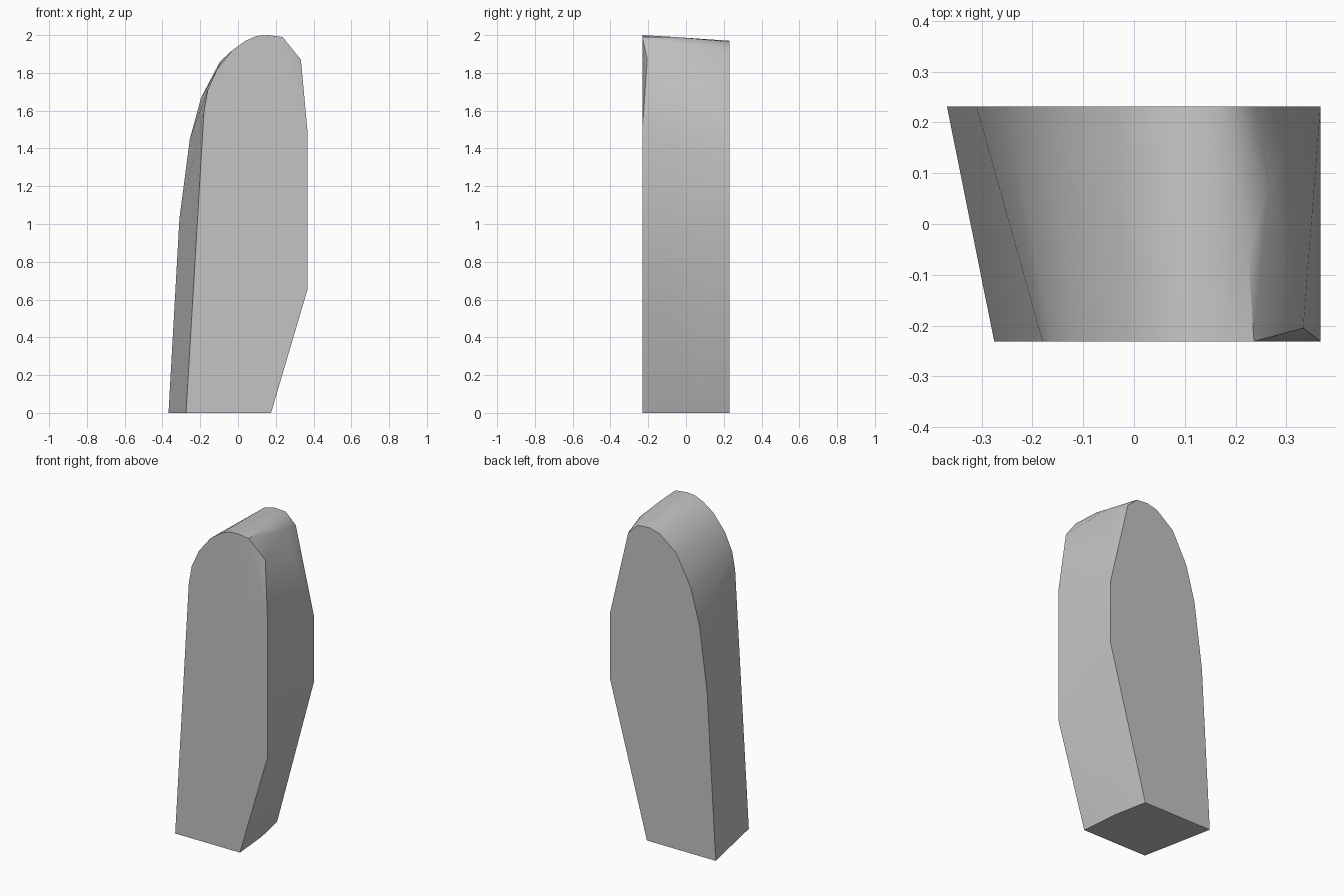
import bpy, bmesh, math

cube = bpy.data.objects.get("Cube")
if cube:
    bpy.data.objects.remove(cube, do_unlink=True)

HALF_DEPTH = 0.231

# Outlines (x, z) of the front and back ends
front_outline = [(-0.275, 0), (-0.18, 1.6), (-0.16, 1.71), (-0.11, 1.82), (-0.03, 1.92),
                 (0.04, 1.97), (0.1, 1.996), (0.16, 2.0), (0.236, 1.99),
                 (0.367, 1.5), (0.367, 0.65), (0.175, 0)]
back_outline = [(-0.368, 0), (-0.31, 1.03), (-0.255, 1.45), (-0.195, 1.67), (-0.095, 1.86),
                (0.02, 1.95), (0.09, 1.97), (0.17, 1.965), (0.24, 1.9),
                (0.367, 1.36), (0.367, 0.95), (0.11, 0)]
# Chipped corner, top ridge and bulge of the base edge
side_points = [(0.333, -0.205, 1.87), (0.225, -0.06, 1.99), (0.265, 0.08, 1.935),
               (0.153, 0.02, 0)]

material = bpy.data.materials.new("plain grey")
material.use_nodes = True
grey = (0.55, 0.55, 0.55, 1)
material.diffuse_color = grey
material.node_tree.nodes["Principled BSDF"].inputs["Base Color"].default_value = grey

# Wrap a tight convex skin around the two ends
bm = bmesh.new()
for x, z in front_outline:
    bm.verts.new((x, -HALF_DEPTH, z))
for x, z in back_outline:
    bm.verts.new((x, HALF_DEPTH, z))
for point in side_points:
    bm.verts.new(point)
bmesh.ops.convex_hull(bm, input=bm.verts[:])
bmesh.ops.delete(bm, geom=[v for v in bm.verts if not v.link_faces], context="VERTS")

# Merge the triangles of the flat ends, base and side
bmesh.ops.dissolve_limit(bm, angle_limit=math.radians(0.5), verts=bm.verts[:], edges=bm.edges[:])
bmesh.ops.recalc_face_normals(bm, faces=bm.faces[:])

mesh = bpy.data.meshes.new("stone_slab")
bm.to_mesh(mesh)
bm.free()
mesh.materials.append(material)
slab = bpy.data.objects.new("stone_slab", mesh)
bpy.context.collection.objects.link(slab)

# Smooth the curved top, keep the ends crisp
bpy.ops.object.select_all(action="DESELECT")
slab.select_set(True)
bpy.context.view_layer.objects.active = slab
bpy.ops.object.shade_smooth_by_angle(angle=math.radians(35))
